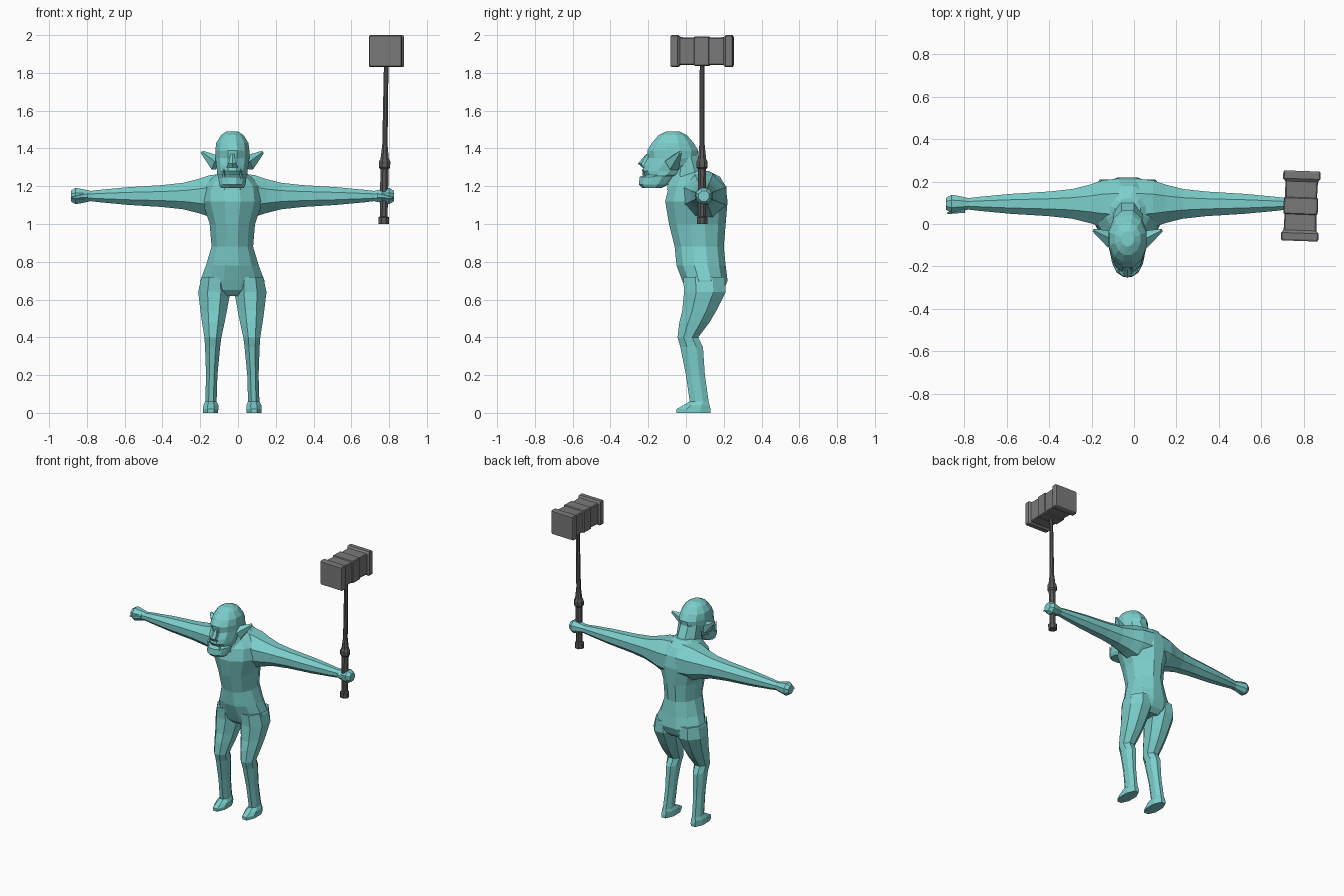
import bpy, bmesh, math
from mathutils import Vector, Matrix

if "Cube" in bpy.data.objects:
    bpy.data.objects.remove(bpy.data.objects["Cube"], do_unlink=True)

BODY_X = -0.03  # the figure's own centre line


def material(name, rgb):
    mat = bpy.data.materials.new(name)
    mat.use_nodes = True
    mat.diffuse_color = (*rgb, 1)
    shader = mat.node_tree.nodes["Principled BSDF"]
    shader.inputs["Base Color"].default_value = mat.diffuse_color
    return mat


skin = material("teal_skin", (0.2, 0.62, 0.6))
stone = material("hammer_grey", (0.19, 0.19, 0.19))
iron = material("dark_handle_grey", (0.1, 0.1, 0.1))


def finish(name, bm, mat, side, shift):
    """Mirror the part if needed, move it to its centre line and make the object."""
    for vert in bm.verts:
        vert.co.x = shift + side * vert.co.x
    bmesh.ops.recalc_face_normals(bm, faces=bm.faces)
    mesh = bpy.data.meshes.new(name)
    bm.to_mesh(mesh)
    bm.free()
    mesh.materials.append(mat)
    part = bpy.data.objects.new(name, mesh)
    bpy.context.collection.objects.link(part)
    return part


def loft(name, rings, sides, mat=skin, side=1, shift=BODY_X):
    """Skin a row of sections, each a (centre, half axis, other half axis) of vectors."""
    bm = bmesh.new()
    grow = 1 / math.cos(math.pi / sides)
    angles = [math.tau * (i + 0.5) / sides for i in range(sides)]
    loops = []
    for centre, across, along in rings:
        loops.append([bm.verts.new(centre + grow * (across * math.cos(a) + along * math.sin(a)))
                      for a in angles])
    for lower, upper in zip(loops, loops[1:]):
        for i in range(sides):
            j = (i + 1) % sides
            bm.faces.new((lower[i], lower[j], upper[j], upper[i]))
    bm.faces.new(loops[0])
    bm.faces.new(loops[-1])
    return finish(name, bm, mat, side, shift)


def spike(name, base, tip, radius, sides, side):
    """Pointed cone from base to tip."""
    base, tip = Vector(base), Vector(tip)
    direction = tip - base
    bm = bmesh.new()
    bmesh.ops.create_cone(bm, cap_ends=True, segments=sides, radius1=radius,
                          radius2=radius / 5, depth=direction.length)
    turn = direction.to_track_quat("Z", "Y").to_matrix().to_4x4()
    bm.transform(Matrix.Translation((base + tip) / 2) @ turn)
    return finish(name, bm, skin, side, BODY_X)


def upright(rows, centre_x=lambda z: 0):
    """Level sections from (height, half width, middle y, half depth)."""
    return [(Vector((centre_x(z), y, z)), Vector((width, 0, 0)), Vector((0, depth, 0)))
            for z, width, y, depth in rows]


def crosswise(rows, y, z):
    """Round sections along x from (x, radius)."""
    return [(Vector((x, y, z)), Vector((0, r, 0)), Vector((0, 0, r))) for x, r in rows]


# Torso: hips, waist, chest, shoulders
loft("torso", upright([
    (.62, .1, .1, .07), (.65, .16, .1, .1), (.7, .17, .1, .12), (.78, .14, .08, .13),
    (.88, .11, .07, .13), (1, .12, .06, .15), (1.12, .16, .055, .165),
    (1.2, .15, .06, .15), (1.25, .1, .06, .12), (1.28, .06, .06, .06)]), 12)
loft("neck", upright([(1.18, .1, .04, .14), (1.26, .07, .01, .1), (1.36, .07, 0, .06)]), 8)

# Head: jaw, lip step, brow, crown
loft("head", upright([
    (1.19, .06, -.18, .05), (1.21, .07, -.17, .08), (1.25, .075, -.15, .095),
    (1.26, .08, -.125, .09), (1.28, .08, -.12, .11), (1.31, .085, -.09, .135),
    (1.35, .09, -.07, .13), (1.39, .09, -.07, .135), (1.43, .085, -.07, .11),
    (1.47, .06, -.07, .075), (1.49, .03, -.07, .035)]), 12)
loft("nose", upright([
    (1.3, .03, -.22, .01), (1.32, .02, -.22, .03), (1.37, .01, -.2, .01)]), 6)

arm = crosswise([
    (.04, .12), (.12, .11), (.18, .09), (.26, .07), (.37, .058), (.55, .047), (.7, .033),
    (.75, .027), (.79, .036), (.83, .043), (.855, .028)], y=.095, z=1.148)

# Leg: thigh, bent knee, calf, ankle and foot, splaying slightly downward
leg = upright([
    (.72, .07, .095, .11), (.64, .085, .1, .11), (.54, .07, .07, .09), (.48, .06, .045, .08),
    (.4, .045, .01, .055), (.35, .04, .03, .06), (.2, .03, .05, .05), (.06, .03, .07, .05),
    (.04, .04, .055, .07), (.02, .04, .04, .09), (0, .04, .04, .09)],
    centre_x=lambda z: .115 - z * .03)

for label, side in (("left", 1), ("right", -1)):
    loft(label + "_arm", arm, 8, side=side)
    loft(label + "_leg", leg, 8, side=side)
    spike(label + "_thumb", (.77, .07, 1.15), (.85, .05, 1.14), .02, 6, side)
    spike(label + "_ear", (.08, -.07, 1.32), (.16, -.03, 1.38), .045, 5, side)
    spike(label + "_tusk", (.045, -.22, 1.24), (.045, -.23, 1.29), .01, 4, side)

# Hammer handle with pommel and collar, leaning slightly outward
HAMMER_Y = .085
profile = [(1, .028), (1.035, .028), (1.04, .02), (1.29, .022), (1.3, .03), (1.33, .03),
           (1.345, .022), (1.42, .014), (1.86, .012)]
loft("hammer_handle", upright([(z, r, HAMMER_Y, r) for z, r in profile],
                              centre_x=lambda z: .755 + z * .016), 8, iron, shift=0)

# Square hammer head with flared ends and a middle band
half = [(.165, .083), (.157, .088), (.128, .088), (.115, .077), (.04, .075), (.036, .081)]
outline = [(-y, w) for y, w in half] + [(y, w) for y, w in reversed(half)]
head = loft("hammer_head", [(Vector((0, y, 0)), Vector((w, 0, 0)), Vector((0, 0, w * .96)))
                            for y, w in outline], 4, stone, shift=0)
head.location = (.786, HAMMER_Y, 1.915)
head.rotation_euler.z = math.radians(-2)
bevel = head.modifiers.new("chipped_corners", "BEVEL")
bevel.width = .005
bevel.segments = 1
bevel.limit_method = "ANGLE"
bevel.angle_limit = math.radians(60)
